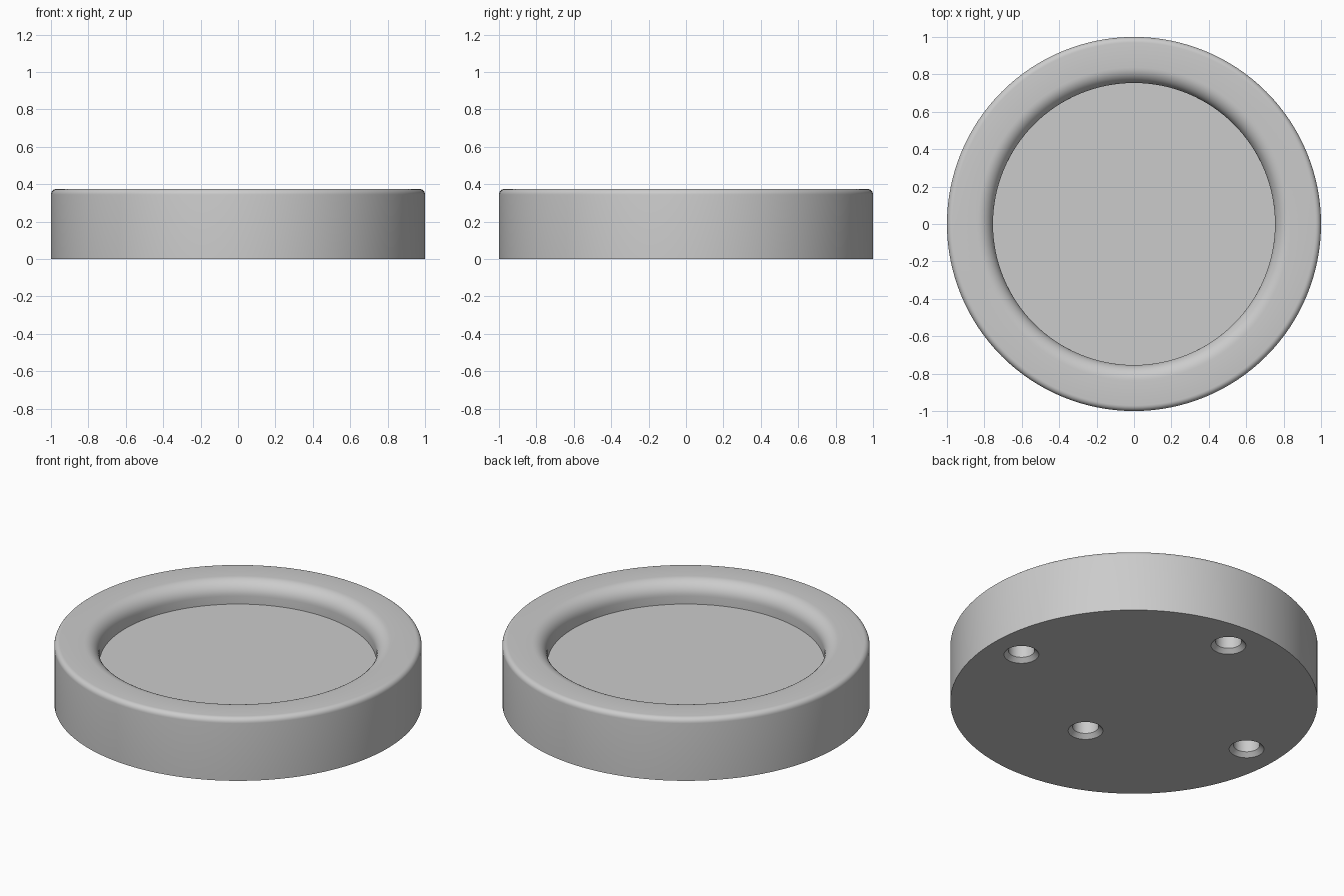
import bpy, bmesh
from math import sin, cos, pi, radians
from mathutils import Vector

cube = bpy.data.objects.get("Cube")
if cube:
    bpy.data.objects.remove(cube, do_unlink=True)

HEIGHT, RADIUS = 0.375, 1.0
RECESS_RADIUS, FLOOR_Z = 0.754, 0.244
OUTER_FILLET, INNER_FILLET = 0.03, 0.083
HOLE_RADIUS, HOLE_MOUTH, HOLE_DEPTH = 0.071, 0.095, 0.15
CHAMFER = HOLE_MOUTH - HOLE_RADIUS

grey = bpy.data.materials.new("plain grey")
grey.use_nodes = True
grey.diffuse_color = (0.6, 0.6, 0.6, 1)
grey.node_tree.nodes["Principled BSDF"].inputs["Base Color"].default_value = (0.6, 0.6, 0.6, 1)


def arc(r, z, radius, start, end, steps):
    """Points of an arc in the radius/height plane, angles in degrees."""
    angles = [radians(start + (end - start) * i / steps) for i in range(steps + 1)]
    return [(r + radius * cos(a), z + radius * sin(a)) for a in angles]


def lathe(name, profile, segments, location=(0, 0, 0)):
    """Turn an open profile round the z axis and cap both ends."""
    bm = bmesh.new()
    verts = [bm.verts.new((r, 0, z)) for r, z in profile]
    edges = [bm.edges.new(pair) for pair in zip(verts, verts[1:])]
    bmesh.ops.spin(bm, geom=verts + edges, cent=(0, 0, 0), axis=(0, 0, 1),
                   angle=2 * pi, steps=segments, use_merge=True)
    bmesh.ops.remove_doubles(bm, verts=bm.verts, dist=1e-5)
    bmesh.ops.holes_fill(bm, edges=[e for e in bm.edges if e.is_boundary], sides=0)
    bmesh.ops.recalc_face_normals(bm, faces=bm.faces)
    mesh = bpy.data.meshes.new(name)
    bm.to_mesh(mesh)
    bm.free()
    mesh.materials.append(grey)
    obj = bpy.data.objects.new(name, mesh)
    obj.location = Vector(location)
    bpy.context.collection.objects.link(obj)
    return obj


# Round dish: flat base, rounded outer rim, rounded lip and recessed floor
profile = [(RADIUS, 0)]
profile += arc(RADIUS - OUTER_FILLET, HEIGHT - OUTER_FILLET, OUTER_FILLET, 0, 90, 6)
profile += arc(RECESS_RADIUS + INNER_FILLET, HEIGHT - INNER_FILLET, INNER_FILLET, 90, 180, 10)
profile += [(RECESS_RADIUS, FLOOR_Z)]
dish = lathe("dish", profile, 128)

# Countersunk blind holes in the underside
hole_profile = [(HOLE_MOUTH + CHAMFER, -CHAMFER), (HOLE_RADIUS, CHAMFER), (HOLE_RADIUS, HOLE_DEPTH)]
cutters = []
for x, y in [(0.8, 0), (0, 0.8), (-0.8, 0), (0, -0.41)]:
    cutter = lathe("hole_cutter", hole_profile, 40, (x, y, 0))
    cutter.hide_render = True
    cutters.append(cutter)

bpy.ops.object.select_all(action='DESELECT')
bpy.context.view_layer.objects.active = dish
dish.select_set(True)
for cutter in cutters:
    mod = dish.modifiers.new("hole", 'BOOLEAN')
    mod.operation = 'DIFFERENCE'
    mod.solver = 'EXACT'
    mod.object = cutter
    bpy.ops.object.modifier_apply(modifier=mod.name)
    bpy.data.objects.remove(cutter, do_unlink=True)

bpy.ops.object.shade_smooth_by_angle(angle=radians(30))
